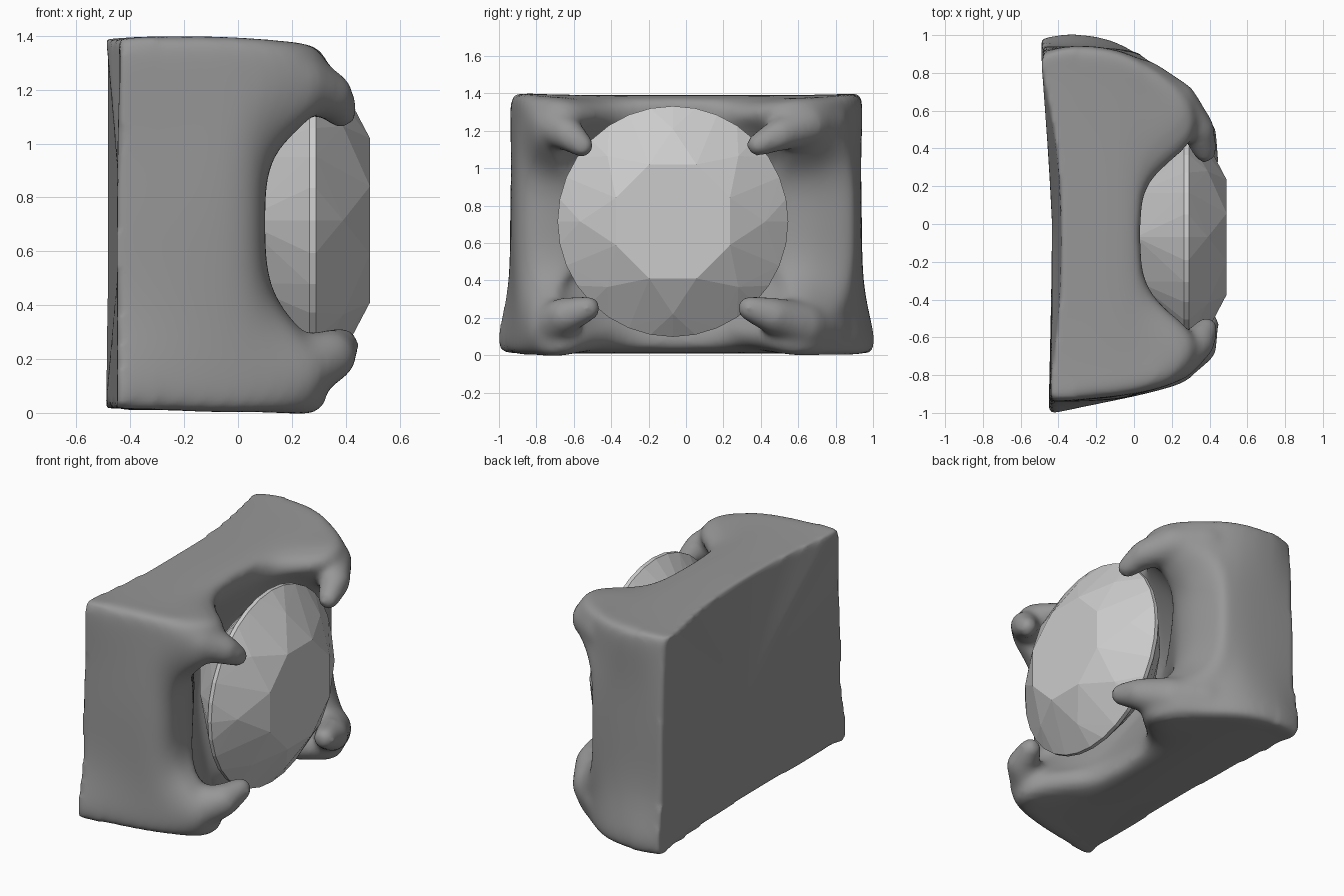
import bpy, bmesh
from math import sin, cos, pi
from mathutils import Vector as V, Matrix

if "Cube" in bpy.data.objects:
    bpy.data.objects.remove(bpy.data.objects["Cube"])

RINGS = 10
# x of the corner spines from back edge, over the corner hump, down into the bowl
SPINE_X = [0, -.32, -.08, .12, .26, .31, .30, .24, .08, -.14]
WIDTH = [.10, .10, .10, .12, .11, .10, .09, .09, .10, .08]
FLARE = [.2, .2, .2, .2, .4, .8, 1, 1, 1, 1]

# each corner: side signs, back x, spine (y, z)
CORNERS = [
    (-1, 1, -.44, [(-.92, 1.38), (-.915, 1.39), (-.89, 1.39), (-.85, 1.375), (-.78, 1.33),
                   (-.71, 1.26), (-.65, 1.21), (-.60, 1.16), (-.53, 1.10), (-.25, .9)]),
    (1, 1, -.485, [(.89, 1.38), (.925, 1.39), (.90, 1.385), (.80, 1.37), (.70, 1.33),
                   (.60, 1.27), (.52, 1.23), (.45, 1.18), (.38, 1.10), (.15, .9)]),
    (1, -1, -.49, [(.96, .025), (.985, .02), (.94, .01), (.80, .012), (.70, .04),
                   (.60, .10), (.52, .16), (.45, .22), (.38, .31), (.15, .5)]),
    (-1, -1, -.45, [(-.985, .025), (-.96, .02), (-.91, .01), (-.86, .012), (-.80, .035),
                    (-.73, .09), (-.66, .15), (-.60, .22), (-.53, .31), (-.25, .5)]),
]

# saddle profiles in the middle of the sides
Z_X = [0, -.30, -.12, -.02, .02, .04, .04, .03, -.02, -.14]
Z_D = [.69, .69, .69, .68, .67, .65, .62, .56, .46, .25]
Y_X = [0, -.30, -.10, .0, .06, .10, .105, .09, .02, -.14]
Y_D = [.94, .94, .93, .91, .88, .82, .74, .63, .49, .25]
MID_BACK = [-.385, -.485, -.43, -.45]

# claws: centre line (x, y, z, radius) from body to tip
CLAWS = [
    [(.05, -.76, 1.24, .13), (.22, -.71, 1.23, .122), (.34, -.63, 1.18, .09), (.383, -.555, 1.12, .065)],
    [(.05, .74, 1.24, .13), (.22, .64, 1.23, .12), (.34, .50, 1.18, .09), (.375, .385, 1.125, .065)],
    [(.05, .74, .15, .13), (.22, .62, .16, .13), (.34, .47, .21, .10), (.383, .34, .25, .07)],
    [(.05, -.76, .15, .13), (.22, -.71, .16, .13), (.34, -.65, .21, .10), (.383, -.525, .25, .07)],
]


def corner(k, r):
    """Three points around a corner: wall side, ridge, wall side."""
    sy, sz, bx, sp = CORNERS[k]
    c = V((SPINE_X[r] if r else bx, *sp[r]))
    w, a = WIDTH[r], FLARE[r]
    on_y = c + V((0, a * sy * w, -sz * w))
    on_z = c + V((0, -sy * w, a * sz * w if r > 3 else .05 * sz * w))
    return [on_y, c, on_z] if k % 2 == 0 else [on_z, c, on_y]


def middle(k, r):
    if k % 2 == 0:
        s = 1 if k == 0 else -1
        return V((Z_X[r] if r else MID_BACK[k], -.06, .70 + s * Z_D[r]))
    s = 1 if k == 1 else -1
    shift = -.1 if s > 0 and r > 4 else 0
    return V((Y_X[r] if r else MID_BACK[k], s * Y_D[r] + shift, .71))


def between(m, c, k, r):
    """Point beside the saddle middle, part of the way to the corner."""
    f, g = (.5, .25) if r < 3 else (.55 if r < 5 else .5, .14)
    t = V((g, f, g)) if k % 2 == 0 else V((g, g, f))
    return V([m[i] + t[i] * (c[i] - m[i]) for i in range(3)])


target = []
for r in range(RINGS):
    row = []
    for k in range(4):
        m, c0, c1 = middle(k, r), corner(k, r), corner((k + 1) % 4, r)
        row += c0 + [between(m, c0[1], k, r), m, between(m, c1[1], k, r)]
    target.append(row)
N = len(target[0])


def limit(p):
    """Where the smoothed surface passes for cage p."""
    q = [[(row[i - 1] + 4 * row[i] + row[(i + 1) % N]) / 6 for i in range(N)] for row in p]
    return [q[r] if r in (0, RINGS - 1) else
            [(q[r - 1][i] + 4 * q[r][i] + q[r + 1][i]) / 6 for i in range(N)]
            for r in range(RINGS)]


# push the cage out so the smoothed surface meets the target points
cage = [[v.copy() for v in row] for row in target]
for _ in range(3):
    lim = limit(cage)
    for r in range(RINGS):
        for i in range(N):
            cage[r][i] += .65 * (target[r][i] - lim[r][i])


def finish(bm, name):
    me = bpy.data.meshes.new(name)
    bm.to_mesh(me)
    bm.free()
    ob = bpy.data.objects.new(name, me)
    bpy.context.collection.objects.link(ob)
    return ob


def bake(ob):
    """Bmesh of an object with its modifiers applied; the object goes."""
    bm = bmesh.new()
    bm.from_object(ob, bpy.context.evaluated_depsgraph_get())
    bpy.data.objects.remove(ob)
    return bm


# setting body: smooth block with a bowl
bm = bmesh.new()
crease = bm.edges.layers.float.new("crease_edge")
vs = [[bm.verts.new(v) for v in row] for row in cage]
for r in range(RINGS - 1):
    for i in range(N):
        j = (i + 1) % N
        bm.faces.new((vs[r][i], vs[r][j], vs[r + 1][j], vs[r + 1][i]))
for ring, centre in ((vs[0], (-.43, 0, .70)), (vs[-1], (-.25, -.06, .71))):
    c = bm.verts.new(centre)
    for i in range(N):
        bm.faces.new((ring[i], ring[(i + 1) % N], c))
for i in range(N):
    bm.edges.get((vs[0][i], vs[0][(i + 1) % N]))[crease] = 1.0
bmesh.ops.recalc_face_normals(bm, faces=bm.faces)
body = finish(bm, "body")
body.modifiers.new("smooth", 'SUBSURF').levels = 3
bm = bake(body)

# claws: rows of balls along each centre line, fused with the body
for path in CLAWS:
    for p, q in zip(path, path[1:]):
        for s in range(9):
            x, y, z, rad = V(p).lerp(V(q), s / 8)
            bmesh.ops.create_icosphere(bm, subdivisions=3, radius=rad,
                                       matrix=Matrix.Translation((x, y, z)))
fused = finish(bm, "fused")
remesh = fused.modifiers.new("fuse", 'REMESH')
remesh.mode = 'VOXEL'
remesh.voxel_size = .018
bm = bake(fused)
for step in range(12):
    bmesh.ops.smooth_vert(bm, verts=[v for v in bm.verts if v.co.x > -.3 or step < 2], factor=.5,
                          use_axis_x=True, use_axis_y=True, use_axis_z=True)
for f in bm.faces:
    f.smooth = True
setting = finish(bm, "claw_setting")
metal = bpy.data.materials.new("dark_metal")
metal.diffuse_color = (.31, .31, .31, 1)
metal.use_nodes = True
metal.node_tree.nodes["Principled BSDF"].inputs["Base Color"].default_value = metal.diffuse_color
setting.data.materials.clear()
setting.data.materials.append(metal)

# gem: faceted round cut, facets from the hull of its rings
bm = bmesh.new()
for x, rad, n, off in ((.49, .33, 8, .5), (.39, .495, 8, 0), (.29, .617, 32, 0),
                       (.265, .617, 32, 0), (.01, .33, 8, 0)):
    for i in range(n):
        a = 2 * pi * (i + off) / n
        bm.verts.new((x, -.07 + rad * cos(a), .715 + rad * sin(a)))
bm.verts.new((-.22, -.07, .715))
bmesh.ops.convex_hull(bm, input=bm.verts)
bmesh.ops.recalc_face_normals(bm, faces=bm.faces)
finish(bm, "round_gem")
